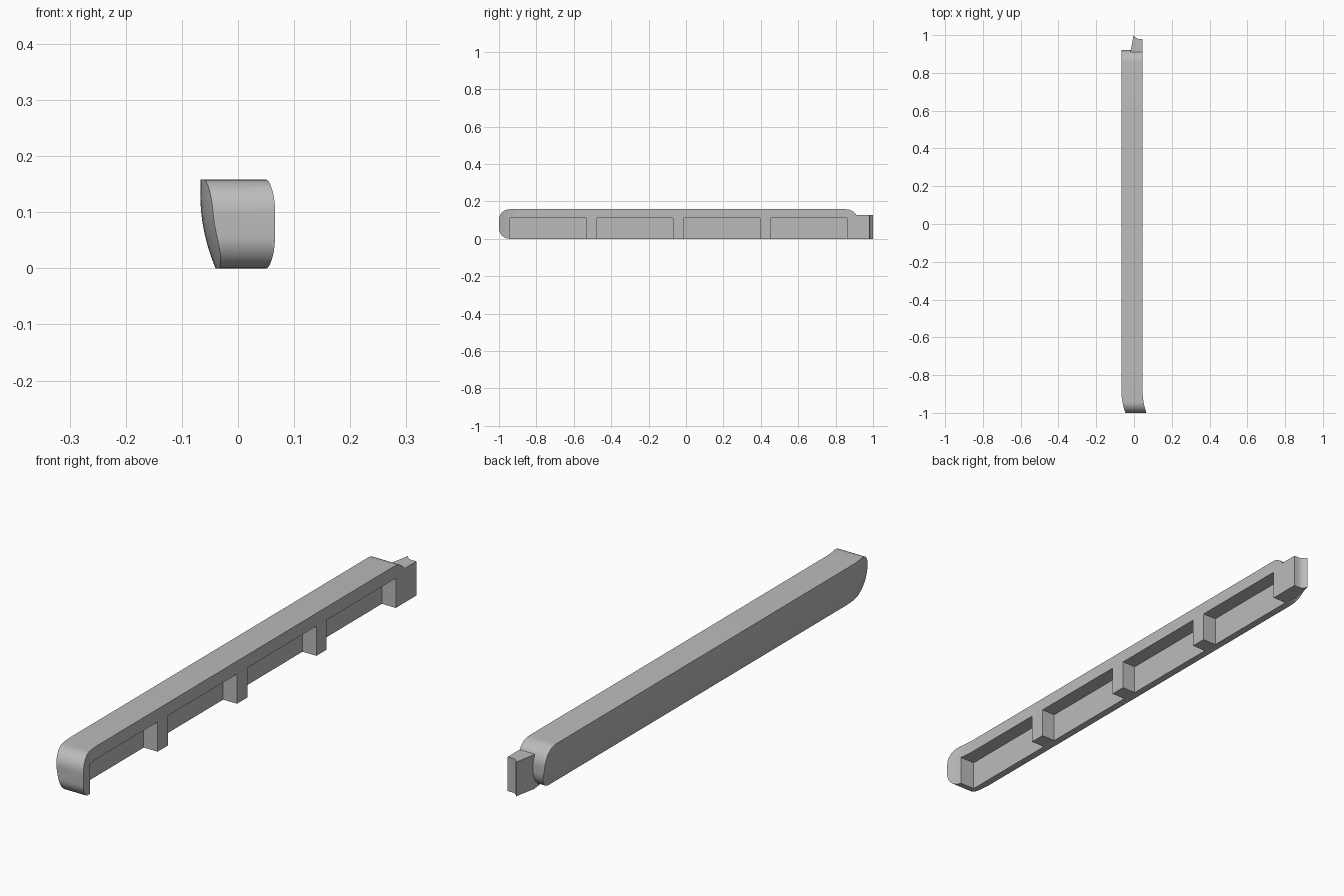
import bpy, bmesh, math

cube = bpy.data.objects.get("Cube")
if cube:
    bpy.data.objects.remove(cube, do_unlink=True)

grey = bpy.data.materials.new("plain grey")
grey.use_nodes = True
colour = (0.5, 0.5, 0.5, 1)
grey.diffuse_color = colour
grey.node_tree.nodes["Principled BSDF"].inputs["Base Color"].default_value = colour

HEIGHT, INNER = 0.158, 0.045
FRONT, BACK = -1.0, 0.92
ROUND_FRONT, ROUND_BACK = 0.057, 0.065
STEPS = 10


def loft(name, rings):
    """Skin closed rings of equal length and cap both ends."""
    bm = bmesh.new()
    loops = [[bm.verts.new(p) for p in ring] for ring in rings]
    for a, b in zip(loops, loops[1:]):
        for i in range(len(a)):
            j = (i + 1) % len(a)
            bm.faces.new((a[i], a[j], b[j], b[i]))
    bm.faces.new(loops[0])
    bm.faces.new(loops[-1])
    bmesh.ops.recalc_face_normals(bm, faces=bm.faces)
    mesh = bpy.data.meshes.new(name)
    bm.to_mesh(mesh)
    bm.free()
    mesh.materials.append(grey)
    obj = bpy.data.objects.new(name, mesh)
    bpy.context.collection.objects.link(obj)
    return obj


def prism(name, outline, z0, z1):
    return loft(name, [[(x, y, z) for x, y in outline] for z in (z0, z1)])


def combine(target, other, operation):
    """Apply a boolean and remove the helper."""
    mod = target.modifiers.new(operation, "BOOLEAN")
    mod.object, mod.operation, mod.solver = other, operation, "EXACT"
    bpy.context.view_layer.objects.active = target
    bpy.ops.object.modifier_apply(modifier=mod.name)
    bpy.data.objects.remove(other, do_unlink=True)


def outer_x(z):
    # outer side tucks in towards the bottom
    return -0.067 + 0.027 * max(0, 1 - z / 0.13) ** 2


def section(y, inset):
    # the front end sweeps gently sideways
    shift = 0.021 * (max(0, -0.88 - y) / 0.12) ** 2
    low, high = inset, HEIGHT - inset
    zs = [low + (high - low) * i / 12 for i in range(13)]
    ring = [(outer_x(z) + shift, y, z) for z in zs]
    return ring + [(INNER + shift, y, high), (INNER + shift, y, low)]


# Long rail with rounded ends
angles = [math.pi / 2 * i / STEPS for i in range(STEPS + 1)]
stations = [(FRONT + ROUND_FRONT * (1 - math.sin(a)),
             ROUND_FRONT * (1 - math.cos(a))) for a in reversed(angles)]
stations += [(y, 0) for y in (-0.92, -0.9, -0.88)]
stations += [(BACK - ROUND_BACK * (1 - math.sin(a)),
              ROUND_BACK * (1 - math.cos(a))) for a in angles]
rail = loft("rail", [section(y, inset) for y, inset in stations])

# End tab with a hooked tip
tab_outline = [(-0.012, 0.86), (-0.018, 0.915), (-0.002, 1.0), (0.005, 0.99),
               (0.013, 0.983), (0.023, 0.98), (INNER, 0.98), (INNER, 0.86)]
tab = prism("end_tab", tab_outline, 0, 0.127)
combine(rail, tab, "UNION")

# Four pockets open to the inner side and the bottom
for i in range(4):
    y0 = -0.94 + 0.465 * i
    y1 = y0 + 0.405
    box = [(-0.012, y0), (0.1, y0), (0.1, y1), (-0.012, y1)]
    combine(rail, prism("pocket_cutter", box, -0.05, 0.11), "DIFFERENCE")

bpy.ops.object.select_all(action="DESELECT")
rail.select_set(True)
bpy.context.view_layer.objects.active = rail
bpy.ops.object.shade_smooth_by_angle(angle=math.radians(30))
